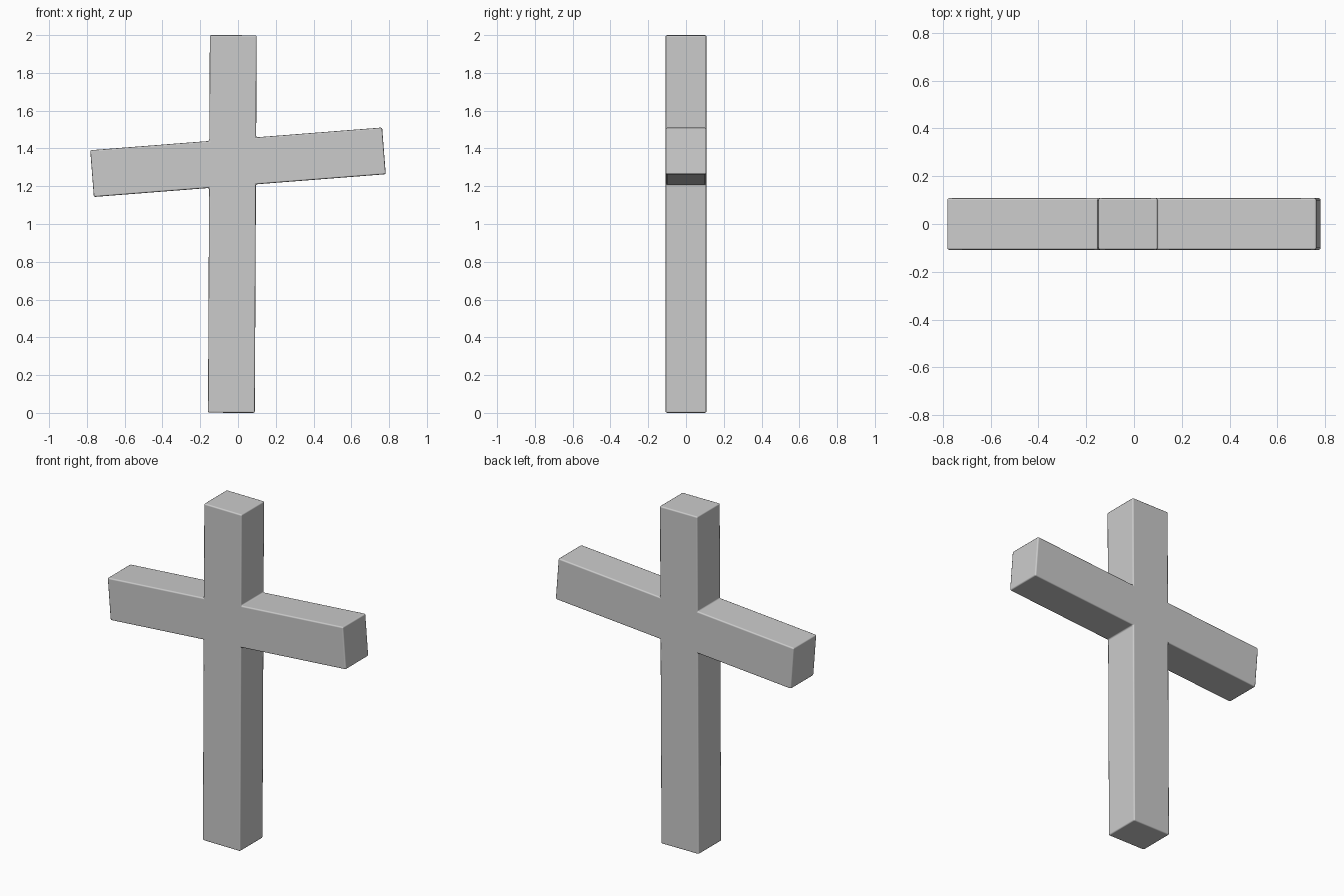
import bpy, bmesh
from math import radians
from mathutils import Vector, Matrix
from mathutils.geometry import intersect_line_line_2d as cross_point

if "Cube" in bpy.data.objects:
    bpy.data.objects.remove(bpy.data.objects["Cube"])

DEPTH = 0.216


def beam(cx, cz, width, height, angle):
    """Corners of a tilted beam seen from the front, counter-clockwise."""
    rot = Matrix.Rotation(radians(angle), 2)
    w, h = width / 2, height / 2
    return [Vector((cx, cz)) + rot @ Vector(c)
            for c in ((-w, -h), (w, -h), (w, h), (-w, h))]


# Upright post and tilted crossbar
post = beam(-0.03, 1.0, 0.248, 1.999, -0.28)
bar = beam(0.0, 1.327, 1.55, 0.248, 4.45)

# Joined outline: each inner corner is where a post side meets a bar side
right, left = (post[1], post[2]), (post[3], post[0])
bottom, top = (bar[0], bar[1]), (bar[2], bar[3])
outline = [post[0], post[1], cross_point(*right, *bottom),
           bar[1], bar[2], cross_point(*right, *top),
           post[2], post[3], cross_point(*left, *top),
           bar[3], bar[0], cross_point(*left, *bottom)]

# Extrude the outline through its depth
bm = bmesh.new()
face = bm.faces.new([bm.verts.new((p.x, -DEPTH / 2, p.y)) for p in outline])
new = bmesh.ops.extrude_face_region(bm, geom=[face], use_keep_orig=True)
back = [g for g in new["geom"] if isinstance(g, bmesh.types.BMVert)]
bmesh.ops.translate(bm, verts=back, vec=(0, DEPTH, 0))
bmesh.ops.recalc_face_normals(bm, faces=bm.faces)
for f in bm.faces:
    f.smooth = True
mesh = bpy.data.meshes.new("wooden_cross")
bm.to_mesh(mesh)
bm.free()
obj = bpy.data.objects.new("wooden_cross", mesh)
bpy.context.collection.objects.link(obj)

# Softly rounded edges
bevel = obj.modifiers.new("soft_edges", 'BEVEL')
bevel.width = 0.008
bevel.segments = 2
bevel.limit_method = 'ANGLE'
bevel.harden_normals = True
